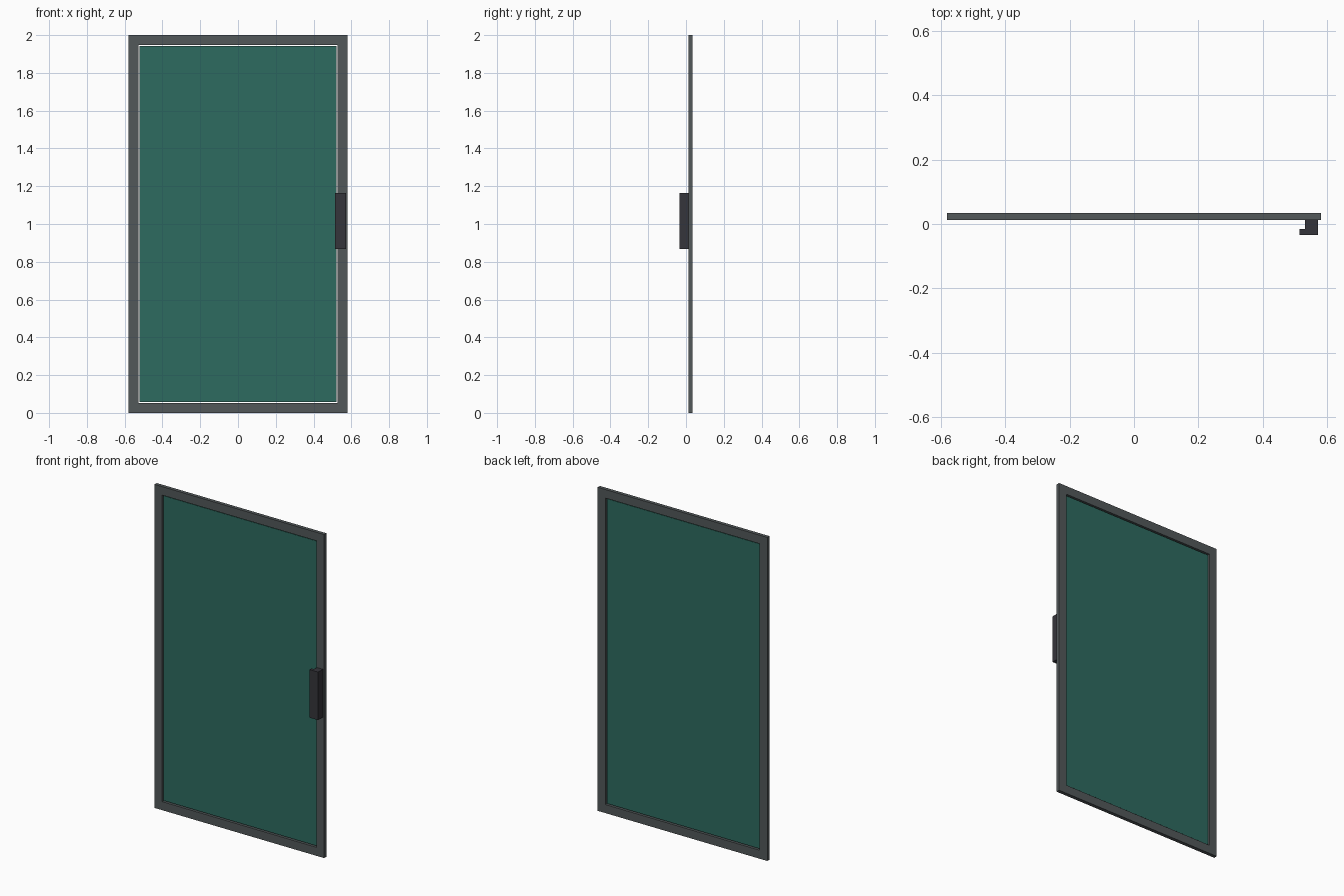
import bpy, bmesh

if "Cube" in bpy.data.objects:
    bpy.data.objects.remove(bpy.data.objects["Cube"])


def material(name, rgb):
    m = bpy.data.materials.new(name)
    m.diffuse_color = (*rgb, 1)
    m.use_nodes = True
    m.node_tree.nodes["Principled BSDF"].inputs["Base Color"].default_value = m.diffuse_color
    return m


FRAME = material("grey metal", (0.085, 0.098, 0.102))
GLASS = material("green glass", (0.027, 0.145, 0.115))
DARK = material("dark plastic", (0.036, 0.035, 0.043))


def finish(name, bm, mat):
    bmesh.ops.recalc_face_normals(bm, faces=bm.faces[:])
    me = bpy.data.meshes.new(name)
    bm.to_mesh(me)
    bm.free()
    me.materials.append(mat)
    ob = bpy.data.objects.new(name, me)
    bpy.context.collection.objects.link(ob)
    return ob


def extrude(bm, faces, vec):
    """Turn flat faces into a solid."""
    res = bmesh.ops.extrude_face_region(bm, geom=faces)
    verts = [g for g in res["geom"] if isinstance(g, bmesh.types.BMVert)]
    bmesh.ops.translate(bm, verts=verts, vec=vec)


def rect(x, z0, z1, y):
    return [(-x, y, z0), (x, y, z0), (x, y, z1), (-x, y, z1)]


# frame: rectangular ring with one continuous front face loop
y0, y1 = 0.0125, 0.0345
bm = bmesh.new()
outer = [bm.verts.new(p) for p in rect(0.58, 0, 2, y0)]
inner = [bm.verts.new(p) for p in rect(0.5275, 0.0525, 1.9475, y0)]
ring = [bm.faces.new((outer[i], outer[(i + 1) % 4], inner[(i + 1) % 4], inner[i]))
        for i in range(4)]
extrude(bm, ring, (0, y1 - y0, 0))
finish("frame", bm, FRAME)

# glass pane: set in the middle of the frame depth, with a hairline gap all round
bm = bmesh.new()
pane = bm.faces.new([bm.verts.new(p) for p in rect(0.522, 0.058, 1.942, 0.0195)])
extrude(bm, [pane], (0, 0.008, 0))
finish("glass_pane", bm, GLASS)

# handle: L-shaped profile extruded upwards
profile = [(0.571, 0.0125), (0.530, 0.0125), (0.530, -0.015),
           (0.513, -0.015), (0.513, -0.0335), (0.571, -0.0335)]
bm = bmesh.new()
base = bm.faces.new([bm.verts.new((x, y, 0.868)) for x, y in profile])
extrude(bm, [base], (0, 0, 0.297))
finish("handle", bm, DARK)
